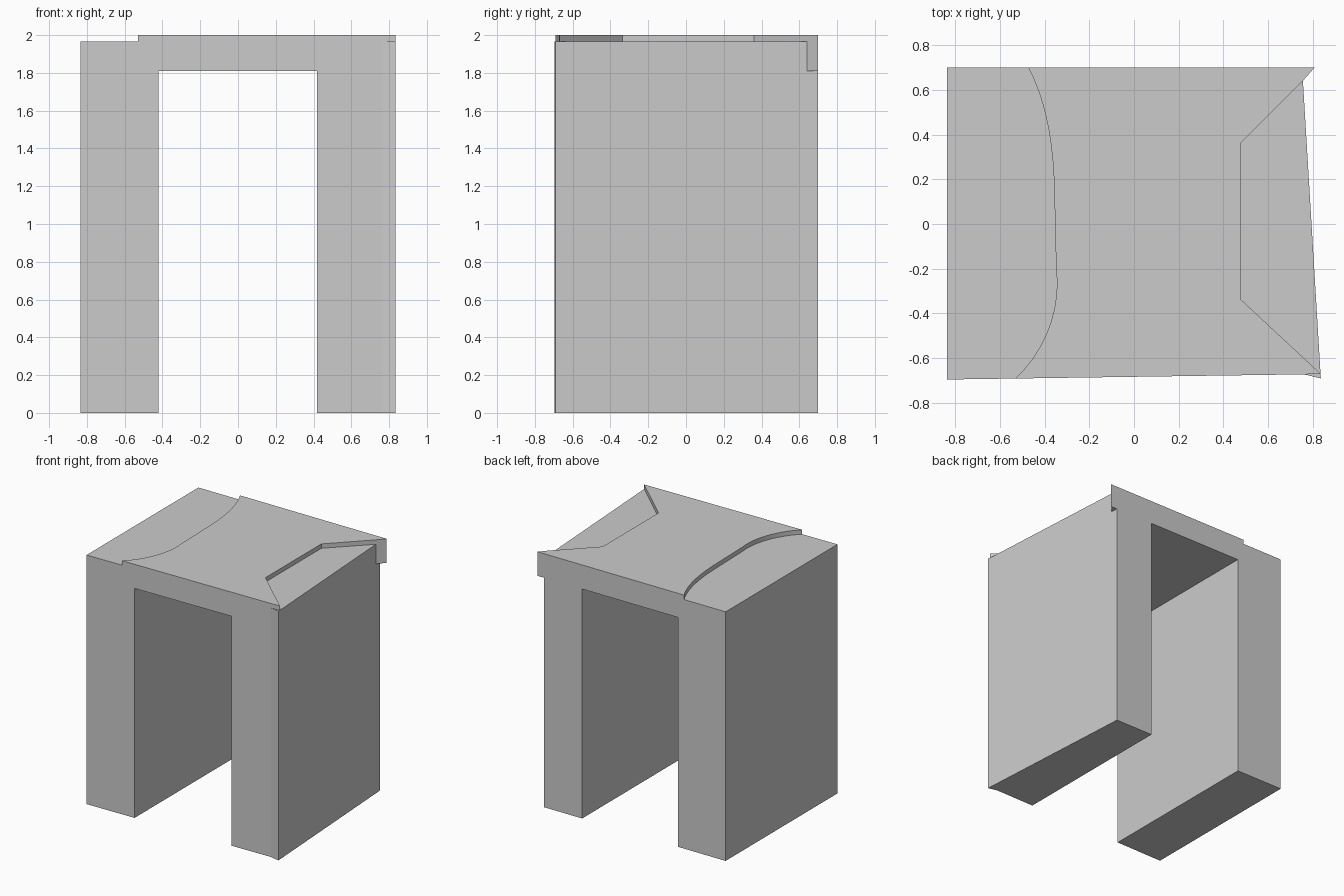
import bpy, bmesh, math
from mathutils import Vector
from mathutils.geometry import interpolate_bezier

if "Cube" in bpy.data.objects:
    bpy.data.objects.remove(bpy.data.objects["Cube"])


def prism(name, outline, z0, z1):
    """Extrude a plan outline from z0 to z1."""
    bm = bmesh.new()
    face = bm.faces.new([bm.verts.new((p[0], p[1], z0)) for p in outline])
    ext = bmesh.ops.extrude_face_region(bm, geom=[face])
    verts = [v for v in ext["geom"] if isinstance(v, bmesh.types.BMVert)]
    bmesh.ops.translate(bm, vec=(0, 0, z1 - z0), verts=verts)
    bmesh.ops.recalc_face_normals(bm, faces=bm.faces)
    mesh = bpy.data.meshes.new(name)
    bm.to_mesh(mesh)
    bm.free()
    obj = bpy.data.objects.new(name, mesh)
    bpy.context.collection.objects.link(obj)
    return obj


def bezier(a, ha, hb, b, n=10):
    return interpolate_bezier(*[Vector(p) for p in (a, ha, hb, b)], n)


def cut(target, name, outline, z0, z1):
    """Subtract a prism from the target."""
    cutter = prism(name, outline, z0, z1)
    cutter.hide_render = True
    mod = target.modifiers.new(name, 'BOOLEAN')
    mod.operation = 'DIFFERENCE'
    mod.solver = 'EXACT'
    mod.object = cutter
    bpy.context.view_layer.objects.active = target
    bpy.ops.object.modifier_apply(modifier=name)
    bpy.data.objects.remove(cutter, do_unlink=True)


TOP, LEDGE, CEILING = 2.0, 1.965, 1.81

# Whole block, with slightly skewed front and right edges
gate = prism("gateway_block", [
    (-0.835, -0.695), (0.76, -0.672), (0.835, -0.69), (0.755, 0.64),
    (0.807, 0.699), (-0.835, 0.699)], 0, TOP)

# Opening between the two legs
cut(gate, "passage", [(-0.42, -1), (0.417, -1), (0.417, 1), (-0.42, 1)],
    -0.5, CEILING)

# Space below the overhanging back corner
cut(gate, "overhang_gap", [(0.755, 0.64), (1, 0.64), (1, 0.8), (0.7454, 0.8)],
    -0.5, CEILING)

# Lower ledge on the left with a curved step
curve = bezier((-0.472, 0.699), (-0.40, 0.56), (-0.357, 0.38), (-0.355, 0.1))
curve += bezier((-0.348, -0.2), (-0.325, -0.38), (-0.40, -0.57), (-0.53, -0.69))
cut(gate, "left_ledge", [(-1, 0.8), (-0.49, 0.8)] + [tuple(p[:2]) for p in curve]
    + [(-0.56, -0.725), (-0.56, -0.8), (-1, -0.8)], LEDGE, TOP + 0.5)

# Angular recess on the right, including the small front corner
cut(gate, "right_recess", [
    (0.475, -0.335), (0.835, -0.67), (0.758, -0.672), (0.758, -0.8),
    (1, -0.8), (1, 0.64), (0.755, 0.64), (0.475, 0.36)], LEDGE, TOP + 0.5)

bpy.ops.object.select_all(action='DESELECT')
gate.select_set(True)
bpy.context.view_layer.objects.active = gate
bpy.ops.object.shade_smooth_by_angle(angle=math.radians(9))
